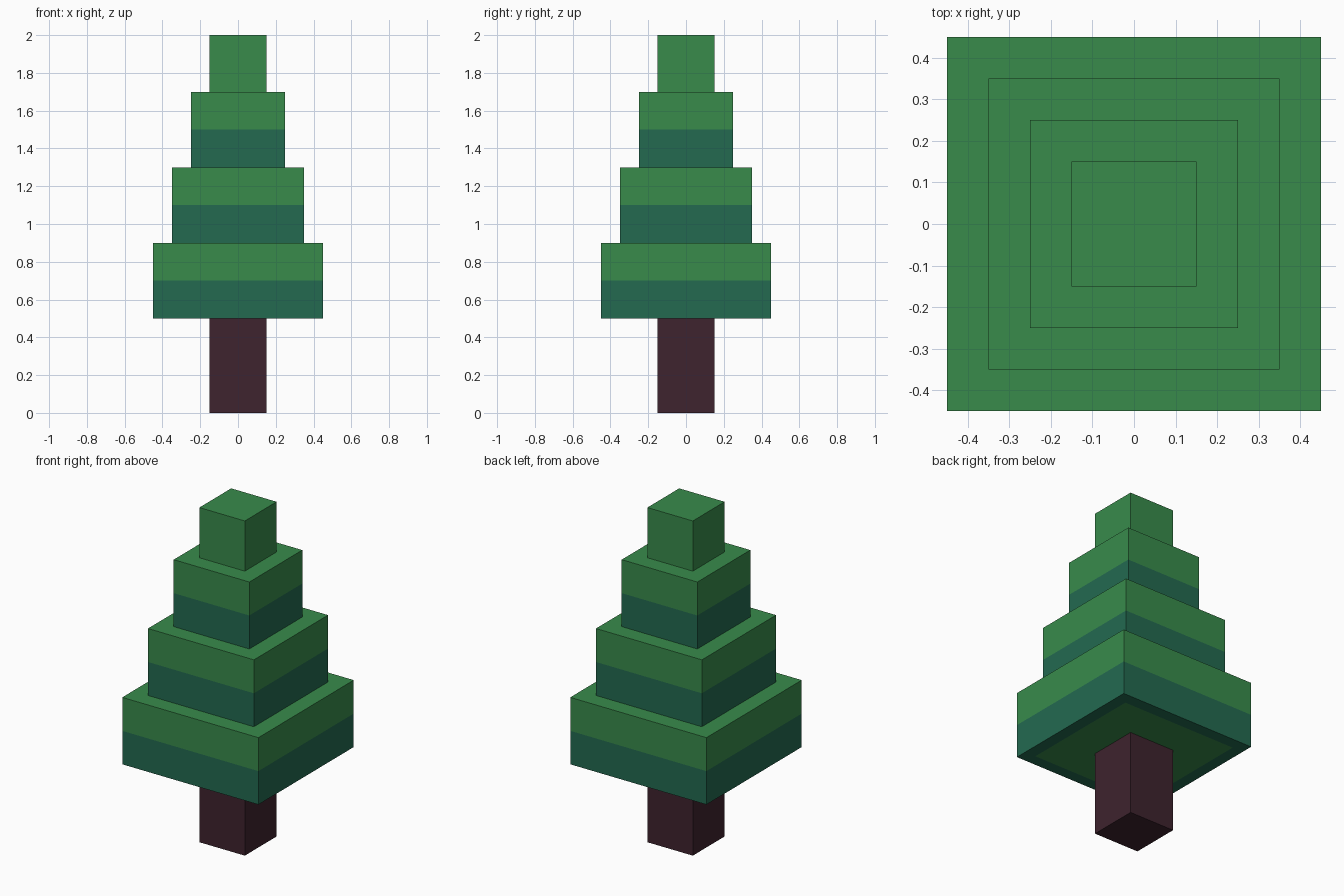
import bpy
import bmesh

cube = bpy.data.objects.get("Cube")
if cube:
    bpy.data.objects.remove(cube, do_unlink=True)


def to_linear(c):
    c /= 255
    return c / 12.92 if c <= 0.04045 else ((c + 0.055) / 1.055) ** 2.4


def make_material(name, rgb):
    colour = tuple(to_linear(c) for c in rgb) + (1.0,)
    mat = bpy.data.materials.new(name)
    mat.use_nodes = True
    mat.diffuse_color = colour
    bsdf = mat.node_tree.nodes["Principled BSDF"]
    bsdf.inputs["Base Color"].default_value = colour
    bsdf.inputs["Roughness"].default_value = 0.9
    return mat


leaf_green = make_material("leaf green", (56, 139, 75))
shade_teal = make_material("dark teal green", (35, 106, 80))
bark_brown = make_material("dark bark brown", (62, 35, 46))


def make_block(name, half, bottom, top, materials, band=None, rim=None):
    """Square block; faces below the band height take the second material,
    and the underside can have a rim around a panel of the first material."""
    bm = bmesh.new()
    bmesh.ops.create_cube(bm, size=1)
    bmesh.ops.scale(bm, vec=(2 * half, 2 * half, top - bottom), verts=bm.verts)
    bmesh.ops.translate(bm, vec=(0, 0, (top + bottom) / 2), verts=bm.verts)
    if band:
        # Cut a colour line around the sides
        geom = bm.verts[:] + bm.edges[:] + bm.faces[:]
        bmesh.ops.bisect_plane(bm, geom=geom, plane_co=(0, 0, band), plane_no=(0, 0, 1))
        for f in bm.faces:
            f.material_index = int(f.calc_center_median().z < band)
    if rim:
        # Flat inset panel on the underside
        under = min(bm.faces, key=lambda f: f.calc_center_median().z)
        bmesh.ops.inset_region(bm, faces=[under], thickness=rim)
        under.material_index = 0
    mesh = bpy.data.meshes.new(name)
    bm.to_mesh(mesh)
    bm.free()
    for mat in materials:
        mesh.materials.append(mat)
    obj = bpy.data.objects.new(name, mesh)
    bpy.context.collection.objects.link(obj)
    return obj


# Trunk
make_block("trunk", 0.15, 0.0, 0.5, [bark_brown])

# Two-tone foliage tiers, each narrower than the one below
for i, tier in enumerate(("lower", "middle", "upper")):
    z = 0.5 + 0.4 * i
    make_block(f"{tier}_foliage", 0.45 - 0.1 * i, z, z + 0.4,
               [leaf_green, shade_teal], band=z + 0.2, rim=0.1)

# Treetop
make_block("treetop", 0.15, 1.7, 2.0, [leaf_green])
